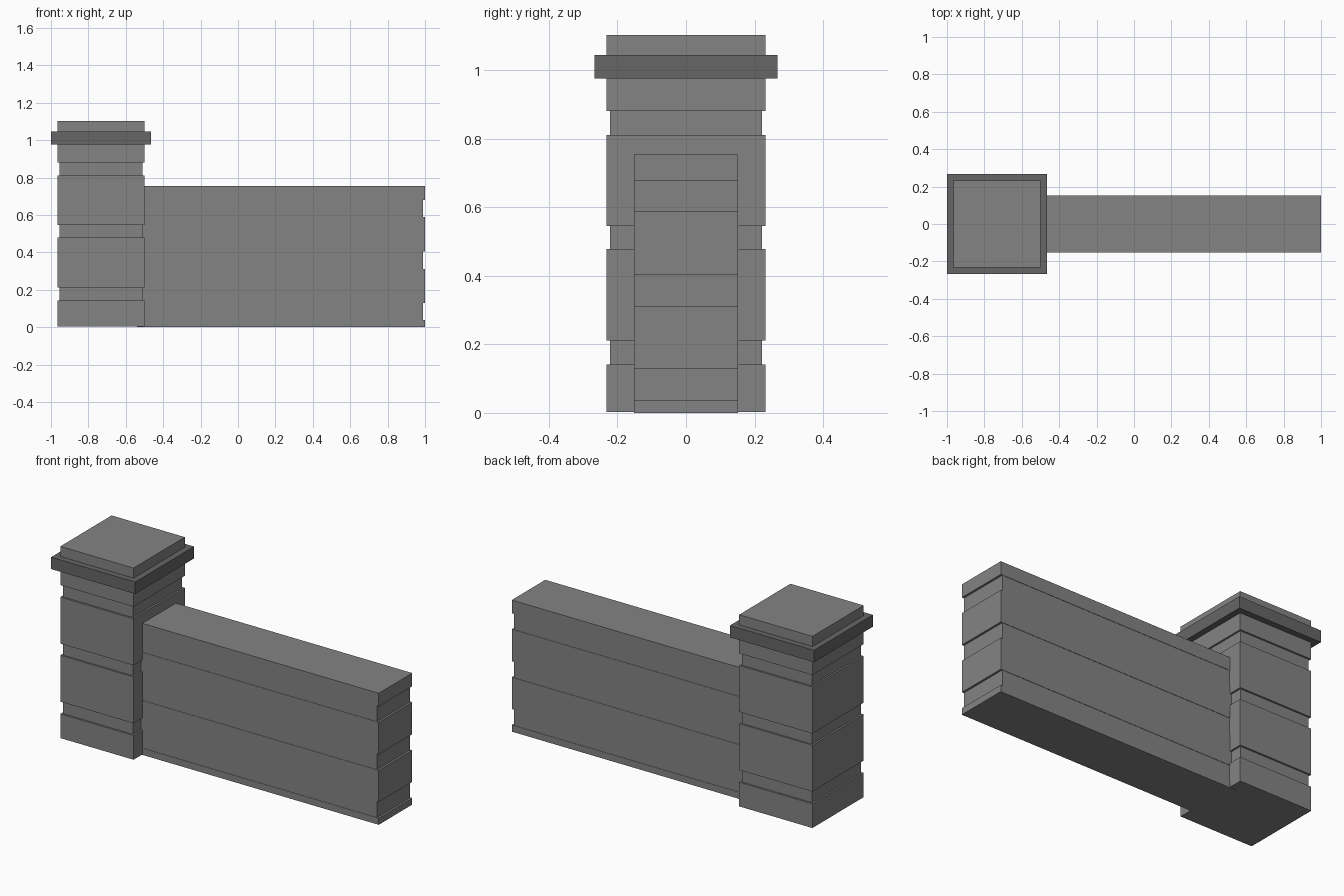
import bpy
import bmesh

if "Cube" in bpy.data.objects:
    bpy.data.objects.remove(bpy.data.objects["Cube"])


def stone(name, value):
    mat = bpy.data.materials.new(name)
    mat.diffuse_color = (value, value, value, 1)
    mat.use_nodes = True
    mat.node_tree.nodes["Principled BSDF"].inputs["Base Color"].default_value = mat.diffuse_color
    return mat


def stack(name, levels, material):
    """Stepped block: each level is (z0, z1, (x0, x1), half_depth)."""
    bm = bmesh.new()
    rings = []
    for z0, z1, (x0, x1), d in levels:
        for z in (z0, z1):
            rings.append([bm.verts.new((x, y, z)) for x, y in
                          ((x0, -d), (x1, -d), (x1, d), (x0, d))])
    for low, high in zip(rings, rings[1:]):
        for i in range(4):
            j = (i + 1) % 4
            bm.faces.new((low[i], low[j], high[j], high[i]))
    bm.faces.new(rings[0][::-1])
    bm.faces.new(rings[-1])
    bmesh.ops.recalc_face_normals(bm, faces=bm.faces)
    mesh = bpy.data.meshes.new(name)
    bm.to_mesh(mesh)
    bm.free()
    mesh.materials.append(material)
    obj = bpy.data.objects.new(name, mesh)
    bpy.context.collection.objects.link(obj)
    return obj


def courses(heights, wide, narrow):
    """Alternate wide courses and recessed joints between the heights."""
    return [(a, b, *(narrow if i % 2 else wide))
            for i, (a, b) in enumerate(zip(heights, heights[1:]))]


def square(half, centre=-0.733):
    return (centre - half, centre + half), half


grey = stone("grey_stone", 0.23)
dark = stone("dark_stone", 0.132)

# Pillar with three recessed joints
stack("pillar", courses((0.003, 0.142, 0.212, 0.478, 0.545, 0.812, 0.881, 0.977),
                        square(0.2325), square(0.222)), grey)

# Overhanging cap slab and the block on top of it
stack("cap_slab", [(0.977, 1.045, *square(0.267))], dark)
stack("cap_top", [(1.045, 1.103, *square(0.2325))], grey)

# Low wall with three shallow joints, its left end set into the pillar
stack("wall", courses((0.0, 0.038, 0.130, 0.312, 0.404, 0.588, 0.679, 0.755),
                      ((-0.54, 1.0), 0.152), ((-0.53, 0.988), 0.15)), grey)
